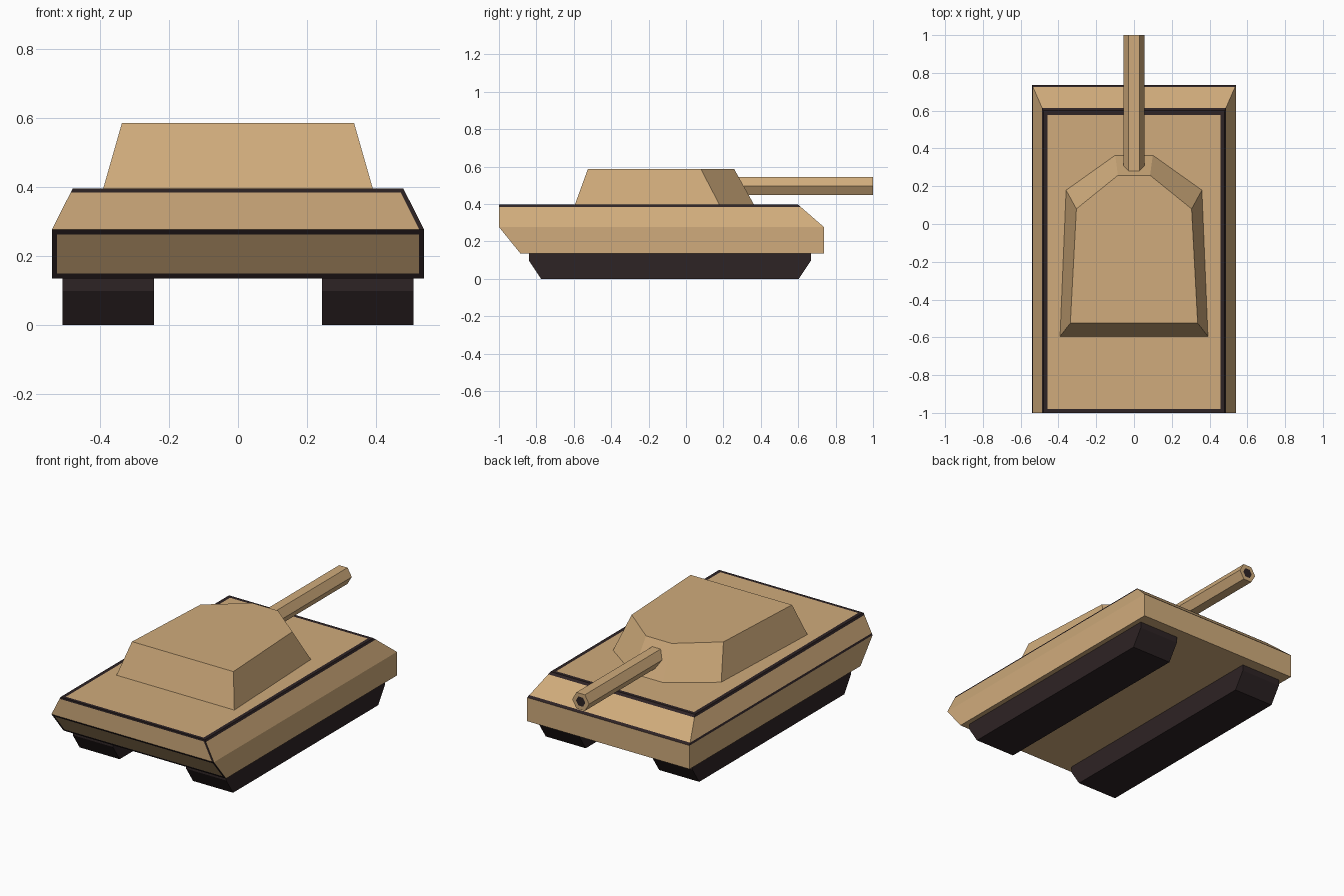
import bpy, bmesh, math
from mathutils import Vector

if "Cube" in bpy.data.objects:
    bpy.data.objects.remove(bpy.data.objects["Cube"])


def material(name, rgb):
    m = bpy.data.materials.new(name)
    m.diffuse_color = (*rgb, 1)
    m.use_nodes = True
    m.node_tree.nodes["Principled BSDF"].inputs["Base Color"].default_value = m.diffuse_color
    return m


TAN = material("sand tan", (0.63, 0.41, 0.20))
DARK = material("near black brown", (0.027, 0.017, 0.018))


def finish(bm, name, mats):
    bmesh.ops.recalc_face_normals(bm, faces=bm.faces)
    me = bpy.data.meshes.new(name)
    bm.to_mesh(me)
    bm.free()
    for m in mats:
        me.materials.append(m)
    ob = bpy.data.objects.new(name, me)
    bpy.context.collection.objects.link(ob)
    return ob


def loft(rings):
    """Closed solid through horizontal outlines [(z, [(x, y), ...]), ...]."""
    bm = bmesh.new()
    vs = [[bm.verts.new((x, y, z)) for x, y in pts] for z, pts in rings]
    n = len(vs[0])
    for a, b in zip(vs, vs[1:]):
        for i in range(n):
            j = (i + 1) % n
            bm.faces.new((a[i], a[j], b[j], b[i]))
    bm.faces.new(vs[0][::-1])
    bm.faces.new(vs[-1])
    bmesh.ops.recalc_face_normals(bm, faces=bm.faces)
    return bm


def rect(x0, x1, y0, y1):
    return [(x0, y0), (x1, y0), (x1, y1), (x0, y1)]


def mirrored(half):
    return half + [(-x, y) for x, y in reversed(half)]


# Hull, cut along the edges for dark trim bands
bm = loft([(0.135, rect(-0.54, 0.54, -0.885, 0.737)),
           (0.277, rect(-0.54, 0.54, -1.0, 0.737)),
           (0.396, rect(-0.48, 0.48, -1.0, 0.60))])
X, Y, Z = Vector((1, 0, 0)), Vector((0, 1, 0)), Vector((0, 0, 1))
cuts = [(X * s * d, X) for s in (-1, 1) for d in (0.458, 0.525)]
cuts += [(Y * d, Y) for d in (-0.98, 0.578)]
cuts += [(Z * d, Z) for d in (0.15, 0.262, 0.288, 0.384)]
cuts.append((Vector((0.465, 0, 0.40)), Vector((2, 0, 1))))
for co, no in cuts:
    bmesh.ops.bisect_plane(bm, geom=bm.verts[:] + bm.edges[:] + bm.faces[:],
                           plane_co=co, plane_no=no)
bm.normal_update()


def is_trim(c, n):
    if n.z > 0.9:                                   # deck
        return abs(c.x) > 0.458 or c.y > 0.578 or c.y < -0.98
    if n.y < -0.99:                                 # upper end plate
        return c.z > 0.384 or 2 * c.x + c.z > 1.33
    if n.y < -0.5:                                  # lower end plate
        return c.z > 0.262 or c.z < 0.15 or abs(c.x) > 0.525
    if n.z > 0.1:                                   # sloped sides and nose
        return c.z > 0.384 or (c.z < 0.288 and n.x < 0.5)
    return False


for f in bm.faces:
    f.material_index = int(is_trim(f.calc_center_median(), f.normal))
finish(bm, "hull", [TAN, DARK])

# Turret
finish(loft([(0.394, mirrored([(0.392, -0.595), (0.36, 0.18), (0.10, 0.365)])),
             (0.586, mirrored([(0.337, -0.525), (0.305, 0.08), (0.085, 0.258)]))]),
       "turret", [TAN])

# Tracks
for name, s in (("left_track", -1), ("right_track", 1)):
    a, b = sorted((s * 0.244, s * 0.51))
    finish(loft([(0.0, rect(a, b, -0.775, 0.603)),
                 (0.098, rect(a, b, -0.84, 0.668)),
                 (0.14, rect(a, b, -0.84, 0.668))]), name, [DARK])

# Six-sided gun barrel with a dark muzzle
bm = bmesh.new()
ends = [[bm.verts.new((0.056 * math.cos(i * math.pi / 3), y,
                       0.497 + 0.056 * math.sin(i * math.pi / 3)))
         for i in range(6)] for y in (0.25, 1.0)]
for i in range(6):
    j = (i + 1) % 6
    bm.faces.new((ends[0][i], ends[0][j], ends[1][j], ends[1][i]))
bm.faces.new(ends[0])
muzzle = bm.faces.new(ends[1])
bmesh.ops.recalc_face_normals(bm, faces=bm.faces)
bmesh.ops.inset_region(bm, faces=[muzzle], thickness=0.025)
muzzle.material_index = 1
finish(bm, "gun_barrel", [TAN, DARK])
